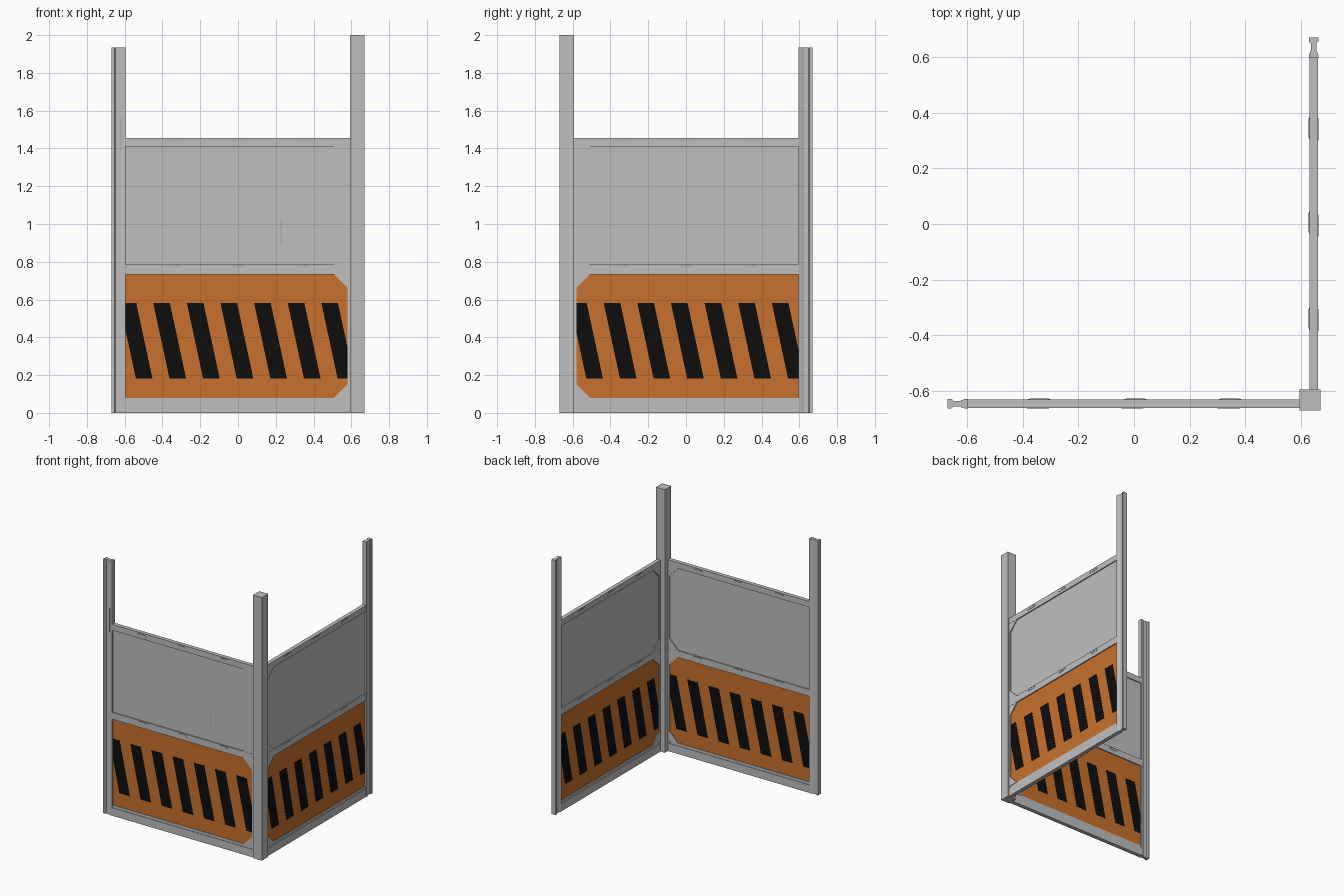
import bpy, bmesh, math
from mathutils import Matrix, Vector

if "Cube" in bpy.data.objects:
    bpy.data.objects.remove(bpy.data.objects["Cube"])


def material(name, rgb):
    m = bpy.data.materials.new(name)
    m.use_nodes = True
    m.diffuse_color = (*rgb, 1)
    m.node_tree.nodes["Principled BSDF"].inputs["Base Color"].default_value = (*rgb, 1)
    return m


GREY = material("galvanised grey", (0.52, 0.52, 0.52))
SEAM = material("seam grey", (0.38, 0.38, 0.38))
ORANGE = material("warning orange", (0.58, 0.165, 0.027))
BLACK = material("stripe black", (0.004, 0.004, 0.004))

LEFT, RIGHT = -0.595, 0.58      # panel opening
CUT = 0.072                     # corner cut beside the post
FRAME, SHEET = 0.015, 0.007     # half thicknesses


def prism(name, pts, lo, hi, mat, place, upright=False, clip=None):
    """Extrude a profile: (x, z) along y, or (x, y) along z when upright."""
    bm = bmesh.new()
    axis = Vector((0, 0, 1)) if upright else Vector((0, 1, 0))
    base = [Vector((a, b, lo)) if upright else Vector((a, lo, b)) for a, b in pts]
    bm.faces.new([bm.verts.new(p) for p in base])
    for limit, way in zip(clip or (), (-1, 1)):
        bmesh.ops.bisect_plane(bm, geom=bm.verts[:] + bm.edges[:] + bm.faces[:],
                               plane_co=(limit, 0, 0), plane_no=(way, 0, 0), clear_outer=True)
    out = bmesh.ops.extrude_face_region(bm, geom=bm.faces[:])
    bmesh.ops.translate(bm, vec=axis * (hi - lo),
                        verts=[v for v in out["geom"] if isinstance(v, bmesh.types.BMVert)])
    bmesh.ops.recalc_face_normals(bm, faces=bm.faces)
    me = bpy.data.meshes.new(name)
    bm.to_mesh(me)
    bm.free()
    me.materials.append(mat)
    ob = bpy.data.objects.new(name, me)
    ob.matrix_world = place
    bpy.context.collection.objects.link(ob)
    return ob


def rect(x0, x1, z0, z1):
    return [(x0, z0), (x1, z0), (x1, z1), (x0, z1)]


def cut_panel(z0, z1):
    return [(LEFT, z0), (RIGHT - CUT, z0), (RIGHT, z0 + CUT),
            (RIGHT, z1 - CUT), (RIGHT - CUT, z1), (LEFT, z1)]


def wing(label, place):
    # Fluted end post
    half = [(-0.67, 0.017), (-0.655, 0.017), (-0.648, 0.010),
            (-0.624, 0.010), (-0.607, 0.017), (-0.596, 0.017)]
    profile = half + [(x, -y) for x, y in reversed(half)]
    prism(label + "_end_post", profile, 0, 1.935, GREY, place, upright=True)

    # Rails and the strip beside the corner post
    for name, z0, z1, t in (("bottom_rail", 0, 0.06, FRAME), ("bottom_ledge", 0.06, 0.08, 0.011),
                            ("middle_rail", 0.733, 0.785, FRAME), ("top_rail", 1.41, 1.455, FRAME)):
        prism(f"{label}_{name}", rect(-0.6, 0.6, z0, z1), -t, t, GREY, place)
    prism(label + "_post_strip", rect(RIGHT, 0.6, 0.06, 1.41), -FRAME + 0.001, FRAME - 0.001, GREY, place)

    # Sheets with gussets in the corners next to the post
    for name, z0, z1, mat in (("lower_sheet", 0.08, 0.733, ORANGE), ("upper_sheet", 0.785, 1.41, GREY)):
        prism(f"{label}_{name}", cut_panel(z0, z1), -SHEET, SHEET, mat, place)
        for z, up in ((z0, 1), (z1, -1)):
            tri = [(RIGHT, z), (RIGHT - CUT, z), (RIGHT, z + up * CUT)]
            prism(f"{label}_{name}_gusset", tri, -FRAME + 0.001, FRAME - 0.001, GREY, place)

    # Painted stripes and weld tabs, leaning the same way seen from either side
    for side, flip, start in ((-1, 1, -0.627), (1, -1, -0.614)):
        def plate(name, pts, depth, thick, mat):
            ends = sorted((side * depth, side * (depth + thick)))
            prism(f"{label}_{name}", [(flip * x, z) for x, z in pts], *ends, mat, place,
                  clip=(LEFT, RIGHT))
        for k in range(7):
            x = start + k * 0.178
            plate("stripe", [(x, 0.583), (x + 0.088, 0.583), (x + 0.174, 0.183), (x + 0.086, 0.183)],
                  SHEET, 0.001, BLACK)
        for x in (-0.345, -0.005, 0.34):
            for z in (0.764, 1.43):
                tab = [(x - 0.04, z), (x + 0.03, z), (x + 0.04, z + 0.014), (x - 0.034, z + 0.014)]
                plate("weld_tab", tab, FRAME, 0.002, GREY)
                plate("weld_seam", rect(x - 0.034, x + 0.034, z + 0.011, z + 0.016),
                      FRAME, 0.003, SEAM)


# Square corner post
post = [(x, y) for x, y in rect(0.594, 0.669, -0.669, -0.594)]
prism("corner_post", post, 0, 2, GREY, Matrix(), upright=True)

# Two wings meeting at the post
front = Matrix.Translation((0, -0.645, 0))
wing("front_wing", front)
wing("side_wing", Matrix.Translation((0.645, 0, 0)) @ Matrix.Rotation(-math.pi / 2, 4, "Z"))

# Thin scratches on the front wing
prism("panel_scratch", rect(0.226, 0.231, 0.89, 1.02), -SHEET - 0.001, -SHEET, SEAM, front)
prism("post_scratch", rect(-0.622, -0.618, 1.39, 1.57), -0.0135, -0.01, SEAM, front)
